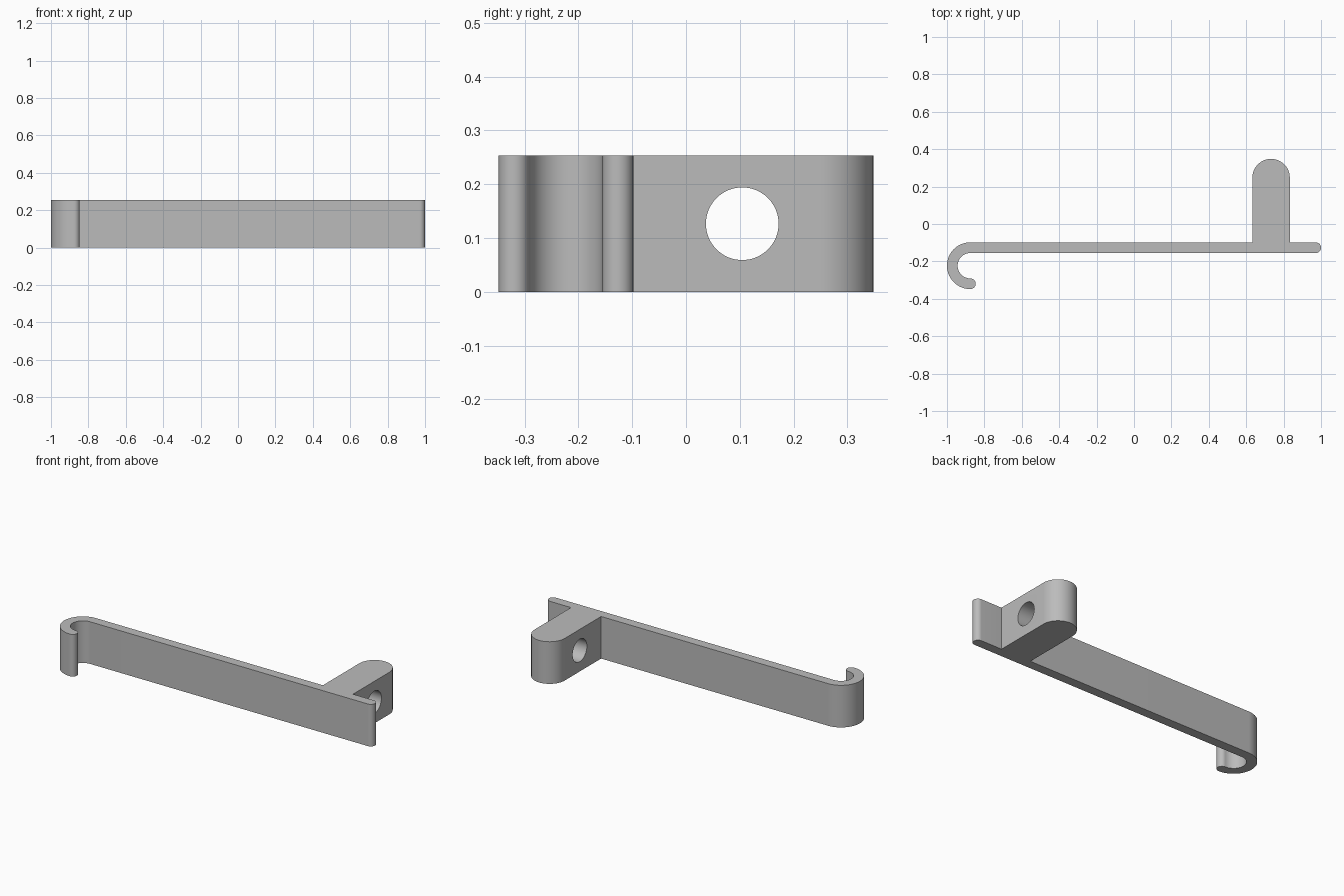
import bpy, bmesh
from math import sin, cos, radians, pi
from mathutils import Matrix, Vector

cube = bpy.data.objects.get("Cube")
if cube:
    bpy.data.objects.remove(cube, do_unlink=True)

HEIGHT = 0.253
HALF = 0.0285            # half the strip thickness
BAR_Y = -0.1265          # centre line of the strip
HOOK = (-0.875, -0.223)  # centre of the hook bend
HOOK_R = 0.0965          # bend radius on the centre line
TAB_X, TAB_R, TAB_Y = 0.733, 0.1, 0.248
HOLE_Y, HOLE_R = 0.1045, 0.0675

grey = bpy.data.materials.new("plain grey")
grey.use_nodes = True
colour = (0.5, 0.5, 0.5, 1)
grey.diffuse_color = colour
grey.node_tree.nodes["Principled BSDF"].inputs["Base Color"].default_value = colour


def arc(centre, radius, start, end, steps):
    angles = [radians(start + (end - start) * i / steps) for i in range(steps + 1)]
    return [(centre[0] + radius * cos(a), centre[1] + radius * sin(a)) for a in angles]


def add_object(name, bm):
    bmesh.ops.recalc_face_normals(bm, faces=bm.faces)
    mesh = bpy.data.meshes.new(name)
    bm.to_mesh(mesh)
    bm.free()
    mesh.materials.append(grey)
    obj = bpy.data.objects.new(name, mesh)
    bpy.context.collection.objects.link(obj)
    return obj


# Outline of the strip with its hook, rounded tab and rounded ends
outline = arc(HOOK, HOOK_R + HALF, 270, 90, 40)
outline += [(TAB_X - TAB_R, BAR_Y + HALF)]
outline += arc((TAB_X, TAB_Y), TAB_R, 180, 0, 40)
outline += [(TAB_X + TAB_R, BAR_Y + HALF)]
outline += arc((1 - HALF, BAR_Y), HALF, 90, -90, 20)
outline += arc(HOOK, HOOK_R - HALF, 90, 270, 40)
outline += arc((HOOK[0], HOOK[1] - HOOK_R), HALF, 90, -90, 20)[1:-1]

bm = bmesh.new()
face = bm.faces.new([bm.verts.new((x, y, 0)) for x, y in outline])
top = bmesh.ops.extrude_face_region(bm, geom=[face], use_keep_orig=True)["geom"]
bmesh.ops.translate(bm, vec=Vector((0, 0, HEIGHT)),
                    verts=[v for v in top if isinstance(v, bmesh.types.BMVert)])
hook = add_object("hook_strip", bm)

# Cutter for the round hole through the tab
bm = bmesh.new()
bmesh.ops.create_cone(bm, cap_ends=True, segments=64, radius1=HOLE_R, radius2=HOLE_R,
                      depth=4 * TAB_R,
                      matrix=Matrix.Translation((TAB_X, HOLE_Y, HEIGHT / 2))
                      @ Matrix.Rotation(pi / 2, 4, "Y"))
cutter = add_object("hole_cutter", bm)
cutter.hide_render = True

bpy.ops.object.select_all(action="DESELECT")
hook.select_set(True)
bpy.context.view_layer.objects.active = hook
cut = hook.modifiers.new("tab_hole", "BOOLEAN")
cut.operation = "DIFFERENCE"
cut.solver = "EXACT"
cut.object = cutter
bpy.ops.object.modifier_apply(modifier=cut.name)
bpy.data.objects.remove(cutter, do_unlink=True)

bpy.ops.object.shade_smooth_by_angle(angle=radians(30))
